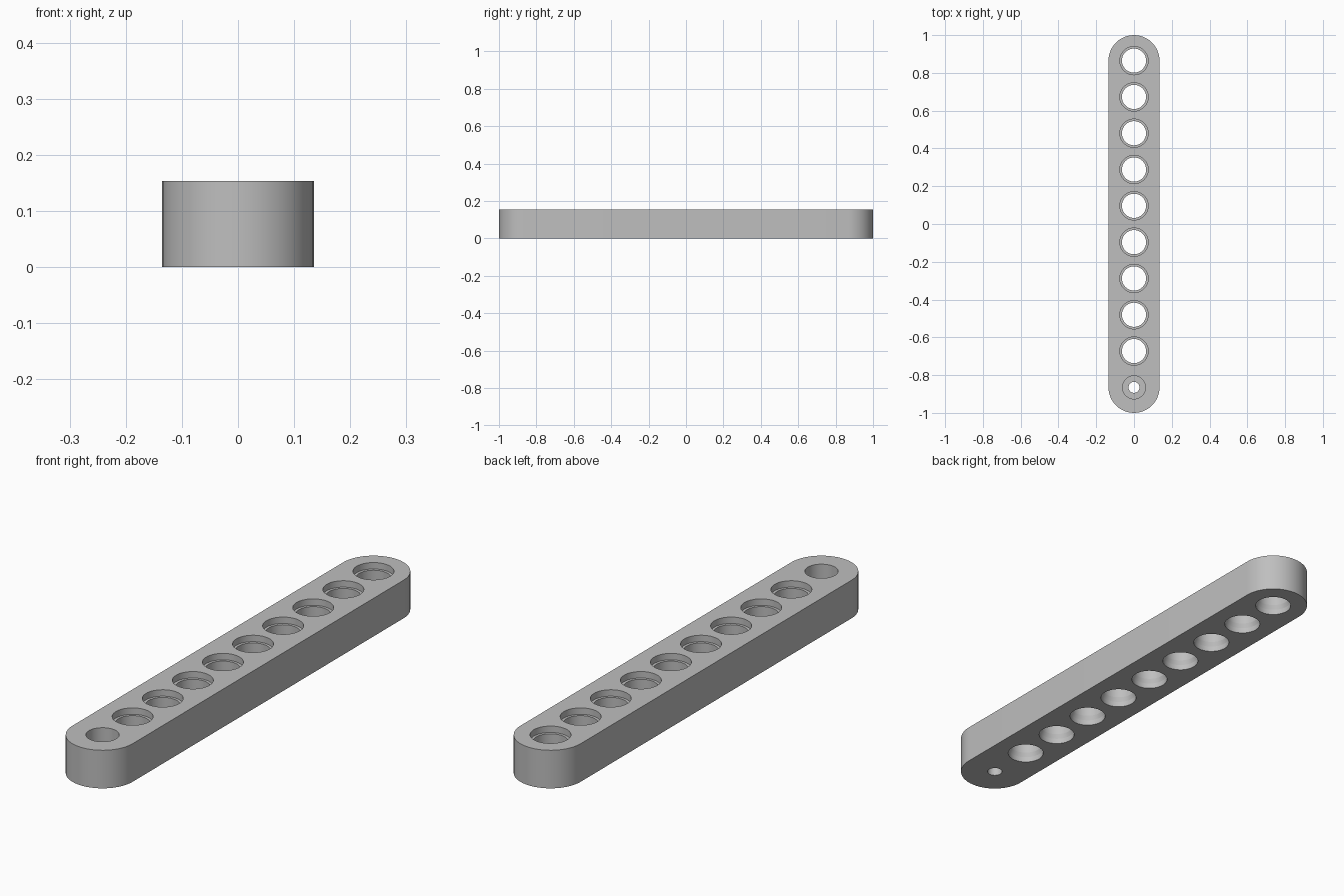
import bpy, bmesh
from math import cos, sin, pi, radians

cube = bpy.data.objects.get("Cube")
if cube:
    bpy.data.objects.remove(cube, do_unlink=True)

WIDTH_R, HEIGHT, END_Y = 0.135, 0.154, 0.865
HOLES, SIDES = 10, 48

grey = bpy.data.materials.new("plain grey")
grey.use_nodes = True
colour = (0.52, 0.52, 0.52, 1)
grey.diffuse_color = colour
grey.node_tree.nodes["Principled BSDF"].inputs["Base Color"].default_value = colour


def make_object(name, bm):
    bmesh.ops.recalc_face_normals(bm, faces=bm.faces)
    mesh = bpy.data.meshes.new(name)
    bm.to_mesh(mesh)
    bm.free()
    mesh.materials.append(grey)
    obj = bpy.data.objects.new(name, mesh)
    bpy.context.collection.objects.link(obj)
    return obj


def add_lathe(bm, y, profile):
    """Closed turned solid at height y along the bar, from (radius, z) pairs."""
    rings = [[bm.verts.new((r * cos(2 * pi * i / SIDES), y + r * sin(2 * pi * i / SIDES), z))
              for i in range(SIDES)] for r, z in profile]
    for a, b in zip(rings, rings[1:]):
        for i in range(SIDES):
            j = (i + 1) % SIDES
            bm.faces.new((a[i], a[j], b[j], b[i]))
    bm.faces.new(rings[0])
    bm.faces.new(rings[-1])


# Bar with two round ends
bm = bmesh.new()
outline = []
for end, start in ((END_Y, 0), (-END_Y, pi)):
    for i in range(SIDES // 2 + 1):
        a = start + 2 * pi * i / SIDES
        outline.append(bm.verts.new((WIDTH_R * cos(a), end + WIDTH_R * sin(a), 0)))
base = bm.faces.new(outline)
top = bmesh.ops.extrude_face_region(bm, geom=[base])["geom"]
bmesh.ops.translate(bm, vec=(0, 0, HEIGHT),
                    verts=[v for v in top if isinstance(v, bmesh.types.BMVert)])
bar = make_object("drilled_bar", bm)

# Hole shapes: stepped through holes and one narrow screw hole
stepped = [(0.070, -0.02), (0.070, 0.022), (0.064, 0.04),
           (0.064, 0.128), (0.075, 0.128), (0.075, HEIGHT + 0.02)]
screw = [(0.029, -0.02), (0.029, 0.04), (0.061, 0.04), (0.061, HEIGHT + 0.02)]

bm = bmesh.new()
for n in range(HOLES):
    y = -END_Y + 2 * END_Y * n / (HOLES - 1)
    add_lathe(bm, y, stepped if n else screw)
cutter = make_object("hole_cutter", bm)
cutter.hide_render = True

# Cut the holes and drop the cutter
cut = bar.modifiers.new("holes", "BOOLEAN")
cut.operation = "DIFFERENCE"
cut.solver = "EXACT"
cut.object = cutter
bpy.ops.object.select_all(action="DESELECT")
bar.select_set(True)
bpy.context.view_layer.objects.active = bar
bpy.ops.object.modifier_apply(modifier=cut.name)
bpy.data.objects.remove(cutter, do_unlink=True)

# Smooth round walls, sharp rims
bpy.ops.object.shade_smooth_by_angle(angle=radians(15))
